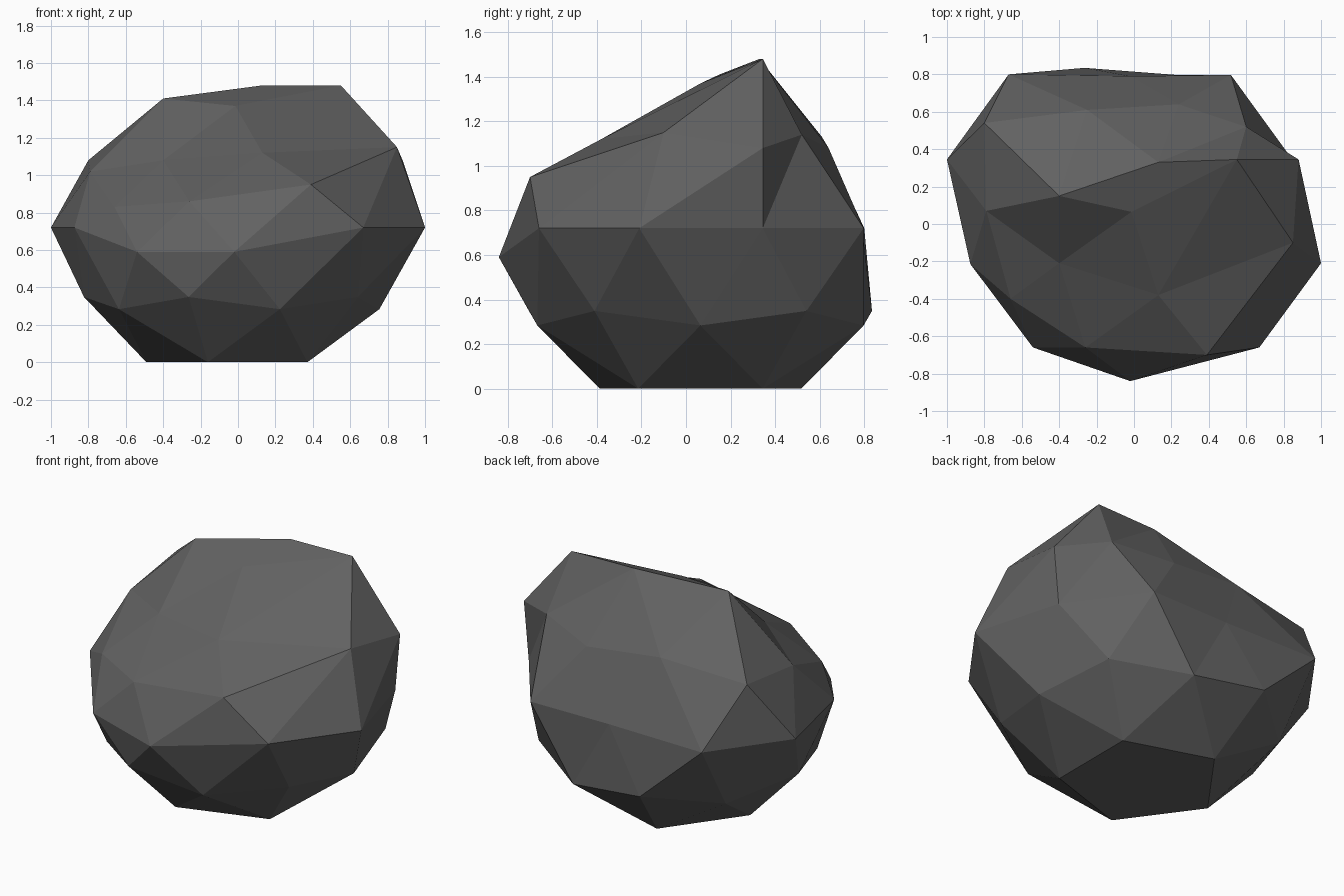
import bpy
import bmesh
from math import cos, sin, sqrt, radians
from mathutils import Vector

default_cube = bpy.data.objects.get("Cube")
if default_cube:
    bpy.data.objects.remove(default_cube, do_unlink=True)


def make_material(name, colour):
    material = bpy.data.materials.new(name)
    material.use_nodes = True
    material.diffuse_color = colour
    shader = material.node_tree.nodes["Principled BSDF"]
    shader.inputs["Base Color"].default_value = colour
    shader.inputs["Roughness"].default_value = 0.9
    return material


# Rings of the unit sphere that get chipped: height -> {angle: new position}
CROWN, BROW, SHOULDER, WAIST = 0.851, 0.526, 0.447, 0.0
chips = {
    CROWN: {
        0: (0.55, 0.345, 1.48),
        72: (0.13, 0.33, 1.48),
        144: (-0.4, 0.15, 1.41),
        216: (-0.4, -0.21, 1.08),
        288: (0.13, -0.38, 1.12),
    },
    BROW: {
        36: (0.6, 0.52, 1.14),
        108: (-0.25, 0.61, 1.13),
        180: (-0.79, 0.07, 1.02),
        252: (-0.26, -0.66, 0.86),
        324: (0.85, -0.1, 1.15),
    },
    SHOULDER: {
        0: (0.88, 0.345, 1.08),
        72: (0.24, 0.64, 1.08),
        144: (-0.8, 0.54, 1.08),
        216: (-0.66, -0.4, 0.83),
        288: (0.39, -0.7, 0.95),
    },
    WAIST: {
        90: (-0.02, 0.79, 0.72),
        126: (-0.67, 0.8, 0.72),
        162: (-1, 0.345, 0.72),
        234: (-0.54, -0.66, 0.59),
        270: (-0.02, -0.84, 0.59),
        306: (0.67, -0.66, 0.72),
        342: (1, -0.21, 0.72),
    },
}

# Rough boulder from a low-poly sphere
bm = bmesh.new()
bmesh.ops.create_icosphere(bm, subdivisions=2, radius=1)
directions = [(vert, vert.co.normalized()) for vert in bm.verts]


def find_vert(height, angle):
    reach = sqrt(1 - height * height)
    aim = Vector((reach * cos(radians(angle)), reach * sin(radians(angle)), height))
    return min(directions, key=lambda pair: (pair[1] - aim).length)[0]


# Squash the sphere and flatten its base on the ground
for vert, way in directions:
    vert.co = (way.x * 0.905 - 0.014, way.y * 0.905 + 0.065, way.z * 0.83 + 0.72)
    if way.z < -0.8:
        vert.co.z = 0
find_vert(1, 0).co.z = 1.37

# Chip the upper half into slanted facets
for height, ring in chips.items():
    for angle, position in ring.items():
        find_vert(height, angle).co = position

bmesh.ops.recalc_face_normals(bm, faces=bm.faces)
mesh = bpy.data.meshes.new("boulder")
bm.to_mesh(mesh)
bm.free()
mesh.materials.append(make_material("dark grey stone", (0.12, 0.12, 0.12, 1)))
boulder = bpy.data.objects.new("boulder", mesh)
bpy.context.collection.objects.link(boulder)
